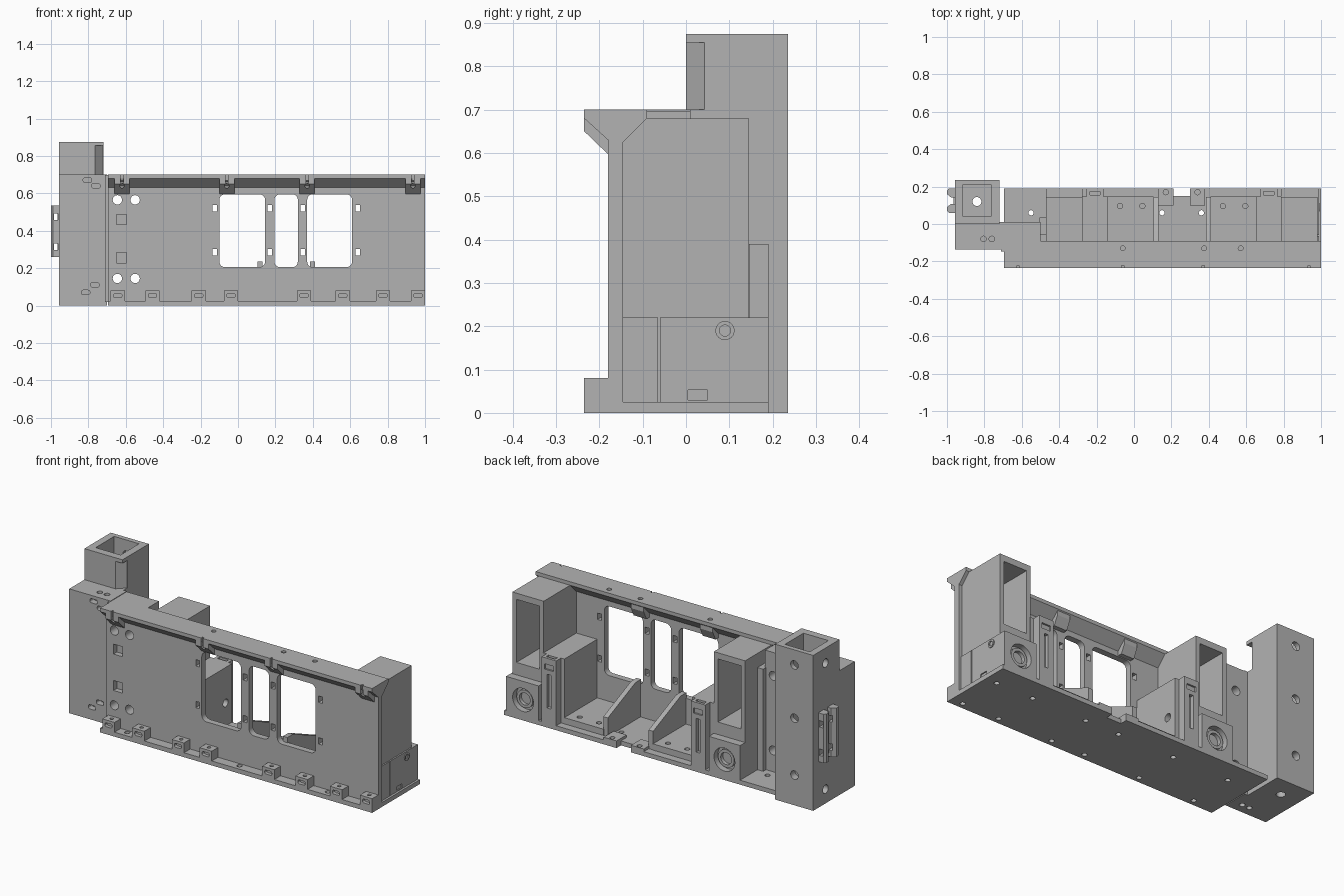
import bpy, bmesh, math
from mathutils import Matrix, Vector

old = bpy.data.objects.get("Cube")
if old:
    bpy.data.objects.remove(old, do_unlink=True)

grey = bpy.data.materials.new("plain_grey")
grey.use_nodes = True
GREY = (0.45, 0.45, 0.45, 1)
grey.diffuse_color = GREY
grey.node_tree.nodes["Principled BSDF"].inputs["Base Color"].default_value = GREY


# Shape helpers: each returns a function that adds one solid to a bmesh
def box(x0, x1, y0, y1, z0, z1, round_y=0):
    def add(bm):
        m = Matrix.Translation(((x0 + x1) / 2, (y0 + y1) / 2, (z0 + z1) / 2))
        m = m @ Matrix.Diagonal((x1 - x0, y1 - y0, z1 - z0, 1))
        verts = bmesh.ops.create_cube(bm, size=1, matrix=m)["verts"]
        if round_y:
            edges = {e for v in verts for e in v.link_edges
                     if abs(e.verts[0].co.y - e.verts[1].co.y) > 1e-5}
            bmesh.ops.bevel(bm, geom=list(edges), offset=round_y, segments=5,
                            affect='EDGES', profile=0.5)
    return add


def rod(axis, centre, radius, length, sides=24):
    turn = {"x": Matrix.Rotation(math.pi / 2, 4, 'Y'),
            "y": Matrix.Rotation(math.pi / 2, 4, 'X'),
            "z": Matrix.Identity(4)}[axis]

    def add(bm):
        bmesh.ops.create_cone(bm, cap_ends=True, segments=sides, radius1=radius,
                              radius2=radius, depth=length,
                              matrix=Matrix.Translation(centre) @ turn)
    return add


def prism(points, axis, lo, hi):
    def place(p, t):
        return (t, *p) if axis == "x" else (*p, t)

    def add(bm):
        face = bm.faces.new([bm.verts.new(place(p, lo)) for p in points])
        move = Vector(place((0, 0), hi - lo))
        new = bmesh.ops.extrude_face_region(bm, geom=[face])["geom"]
        verts = [g for g in new if isinstance(g, bmesh.types.BMVert)]
        bmesh.ops.translate(bm, vec=move, verts=verts)
    return add


def make(name, shapes):
    bm = bmesh.new()
    for add in shapes:
        add(bm)
    bmesh.ops.recalc_face_normals(bm, faces=bm.faces)
    mesh = bpy.data.meshes.new(name)
    bm.to_mesh(mesh)
    bm.free()
    mesh.materials.append(grey)
    ob = bpy.data.objects.new(name, mesh)
    bpy.context.collection.objects.link(ob)
    return ob


def part(name, solid, cuts=()):
    ob = make(name, [solid])
    if cuts:
        cutter = make("cutter", cuts)
        cutter.hide_render = True
        mod = ob.modifiers.new("cut", 'BOOLEAN')
        mod.operation, mod.solver, mod.object = 'DIFFERENCE', 'EXACT', cutter
        mod.use_self = True
        bpy.context.view_layer.objects.active = ob
        bpy.ops.object.modifier_apply(modifier="cut")
        bpy.data.objects.remove(cutter, do_unlink=True)
    return ob


# Front wall with flared top flange, windows and fixing holes
clips = [-0.62, -0.06, 0.37, 0.935]
bolts = [rod("y", (x, -0.05, z), 0.025, 0.4) for x in (-0.645, -0.55) for z in (0.145, 0.565)]
wall_cuts = [box(a, b, -0.3, 0, 0.205, 0.595, 0.03)
             for a, b in ((-0.1, 0.145), (0.195, 0.32), (0.37, 0.61))]
wall_cuts += [box(x - 0.012, x + 0.012, -0.3, 0, z - 0.018, z + 0.018)
              for x in (-0.125, 0.17, 0.345, 0.64) for z in (0.285, 0.52)]
wall_cuts += [box(-0.65, -0.595, -0.3, -0.15, z - 0.028, z + 0.028) for z in (0.255, 0.46)]
wall_cuts += [rod("z", (x, -0.13, 0.7), 0.013, 0.05, 16) for x in (-0.06, 0.375, 0.57)]
wall_cuts += [box(x - 0.006, x + 0.006, -0.25, -0.222, 0.6, 0.72) for x in clips]
wall_profile = [(-0.18, 0.01), (-0.18, 0.63), (-0.235, 0.68), (-0.235, 0.7),
                (-0.09, 0.7), (-0.09, 0.68), (-0.145, 0.625), (-0.145, 0.01)]
part("front_wall", prism(wall_profile, "x", -0.695, 1), wall_cuts + bolts)

# Clips under the front of the flange, and ribs under its back
clip_profile = [(-0.178, 0.595), (-0.235, 0.65), (-0.235, 0.69), (-0.178, 0.69)]
for x in clips:
    a, b = x - 0.04, min(x + 0.04, 1)
    part("flange_clip", prism(clip_profile, "x", a, b),
         [box(x - 0.007, x + 0.007, -0.25, -0.215, 0.5, 0.8),
          rod("y", (x, -0.22, 0.64), 0.012, 0.06, 16)])
for x in clips[1:3]:
    part("flange_rib", prism([(-0.146, 0.6), (-0.12, 0.6), (-0.095, 0.65), (-0.095, 0.69),
                              (-0.146, 0.69)], "x", x - 0.04, x + 0.04))

# Base plate with fixing holes
holes = [(x, y) for x in (-0.55, -0.2, 0.15, 0.36, 0.7, 0.93) for y in (-0.2, 0.06)]
part("base_plate", box(-0.695, 1, -0.235, 0.19, 0, 0.025),
     [rod("z", (x, y, 0), 0.014, 0.1, 16) for x, y in holes]
     + [box(0.21, 0.3, 0.15, 0.3, -0.1, 0.1)])

# Row of slotted tabs along the front lip
for x in (-0.643, -0.457, -0.21, -0.037, 0.353, 0.56, 0.775, 0.962):
    part("lip_tab", box(x - 0.038, x + 0.038, -0.235, -0.178, 0.02, 0.08),
         [box(x - 0.022, x + 0.022, -0.25, -0.215, 0.042, 0.064, 0.008),
          rod("z", (x, -0.205, 0.08), 0.01, 0.03, 16)])

# Two equal equipment bays behind the wall
tower_profile = [(-0.145, 0.02), (-0.145, 0.625), (-0.09, 0.68),
                 (0.145, 0.68), (0.145, 0.02)]
for x0 in (-0.47, 0.785):
    x1, mid = x0 + 0.195, x0 + 0.0975
    part("bay_tower", prism(tower_profile, "x", x0, x1),
         [box(x0 + 0.025, x1 - 0.025, -0.09, 0.2, 0.29, 0.645)])
    part("motor_foot", box(x0, x1, 0.14, 0.19, 0.02, 0.22),
         [rod("y", (mid, 0.18, 0.115), 0.065, 0.05, 32)])
    part("motor_bush", rod("y", (mid, 0.155, 0.115), 0.05, 0.04, 32),
         [rod("y", (mid, 0.17, 0.115), 0.034, 0.05, 32)])

for s, b0, b1 in ((1, -0.277, -0.14), (-1, 0.655, 0.787)):
    mid = (b0 + b1) / 2
    part("bay_block", box(b0, b1, -0.15, 0.147, 0.02, 0.39),
         [rod("x", (b1, 0.09, 0.19), 0.022, 0.06)])
    # Slotted bracket on the back of the block
    part("slot_bracket", box(mid - 0.045, mid + 0.045, 0.145, 0.19, 0.02, 0.39),
         [box(mid - 0.012, mid + 0.012, 0.17, 0.25, 0.11, 0.3),
          box(mid - 0.028, mid + 0.028, 0.155, 0.175, 0.35, 0.45),
          box(mid - 0.028, mid + 0.028, 0.18, 0.25, 0.325, 0.355)])

# Bay floors and sloping fins
for x0, x1 in ((-0.14, 0.105), (0.41, 0.655)):
    part("bay_floor", box(x0, x1, -0.15, 0.147, 0.02, 0.06),
         [rod("z", (x, 0.096, 0.06), 0.014, 0.05, 16)
          for x in (x0 + 0.065, x0 + 0.185)])
fin_profile = [(-0.15, 0.02), (-0.15, 0.235), (-0.1, 0.235), (0.145, 0.13), (0.145, 0.02)]
for x in (0.103, 0.385):
    part("bay_fin", prism(fin_profile, "x", x, x + 0.028))
for x in (0.17, 0.34):
    part("cable_foot", box(x - 0.04, x + 0.04, 0.1, 0.19, 0.02, 0.04),
         [rod("z", (x, 0.17, 0.04), 0.014, 0.03, 16)])

# Right-hand end details
part("end_panel", box(0.975, 0.988, -0.145, -0.065, 0.02, 0.22))
part("end_foot", box(0.975, 0.988, -0.06, 0.19, 0.02, 0.22),
     [box(0.982, 1.1, 0.005, 0.05, 0.03, 0.053)])
part("end_screw", rod("x", (0.985, 0.09, 0.19), 0.022, 0.015),
     [rod("x", (0.99, 0.09, 0.19), 0.013, 0.02)])

# Solid shoulder joining the wall to the column
part("shoulder", box(-0.71, -0.5, -0.146, 0.01, 0.02, 0.697), bolts)
part("shoulder_lug", box(-0.505, -0.465, -0.06, 0.035, 0.02, 0.6))

# Front half of the left-hand column
slots = [(-0.805, 0.67), (-0.76, 0.64), (-0.765, 0.11), (-0.815, 0.07)]
part("column_front", box(-0.957, -0.7, -0.135, 0.01, 0, 0.7),
     [box(x - 0.023, x + 0.023, -0.2, -0.1, z - 0.012, z + 0.012, 0.01) for x, z in slots]
     + [rod("z", (x, -0.08, z), 0.015, 0.05, 16)
        for x in (-0.805, -0.76) for z in (0, 0.7)])

# Tall hollow post with a bevelled notch and bolt holes
post_cuts = [box(-0.917, -0.762, 0.043, 0.208, 0.3, 1),
             rod("z", (-0.84, 0.12, 0.15), 0.024, 0.5),
             prism([(-0.765, -0.001), (-0.71, -0.001), (-0.71, 0.043), (-0.721, 0.043)],
                   "z", 0.7, 0.855)]
post_cuts += [rod("y", (-0.84, 0.235, z), 0.024, 0.08) for z in (0.17, 0.49, 0.79)]
post_cuts += [rod("x", (-0.957, 0.125, z), 0.024, 0.1) for z in (0.08, 0.79)]
part("column_post", box(-0.957, -0.72, 0, 0.235, 0, 0.875), post_cuts)

# Slotted mounting rails on the outer side of the post
rail = [(-0.955, 0), (-0.99, 0), (-1, 0.012), (-1, 0.03), (-0.978, 0.048), (-0.955, 0.048)]
for base, s in ((0.06, 1), (0.19, -1)):
    part("side_rail", prism([(x, base + s * y) for x, y in rail], "z", 0.26, 0.535),
         [box(-0.985, -0.963, 0, 0.3, z - 0.018, z + 0.018) for z in (0.315, 0.475)])
part("rail_web", box(-0.966, -0.955, 0.1, 0.15, 0.28, 0.515))

# Crisp edges with smooth round holes
for ob in bpy.context.collection.objects:
    ob.select_set(ob.type == 'MESH' and grey.name in ob.data.materials)
bpy.ops.object.shade_smooth_by_angle(angle=math.radians(25))
